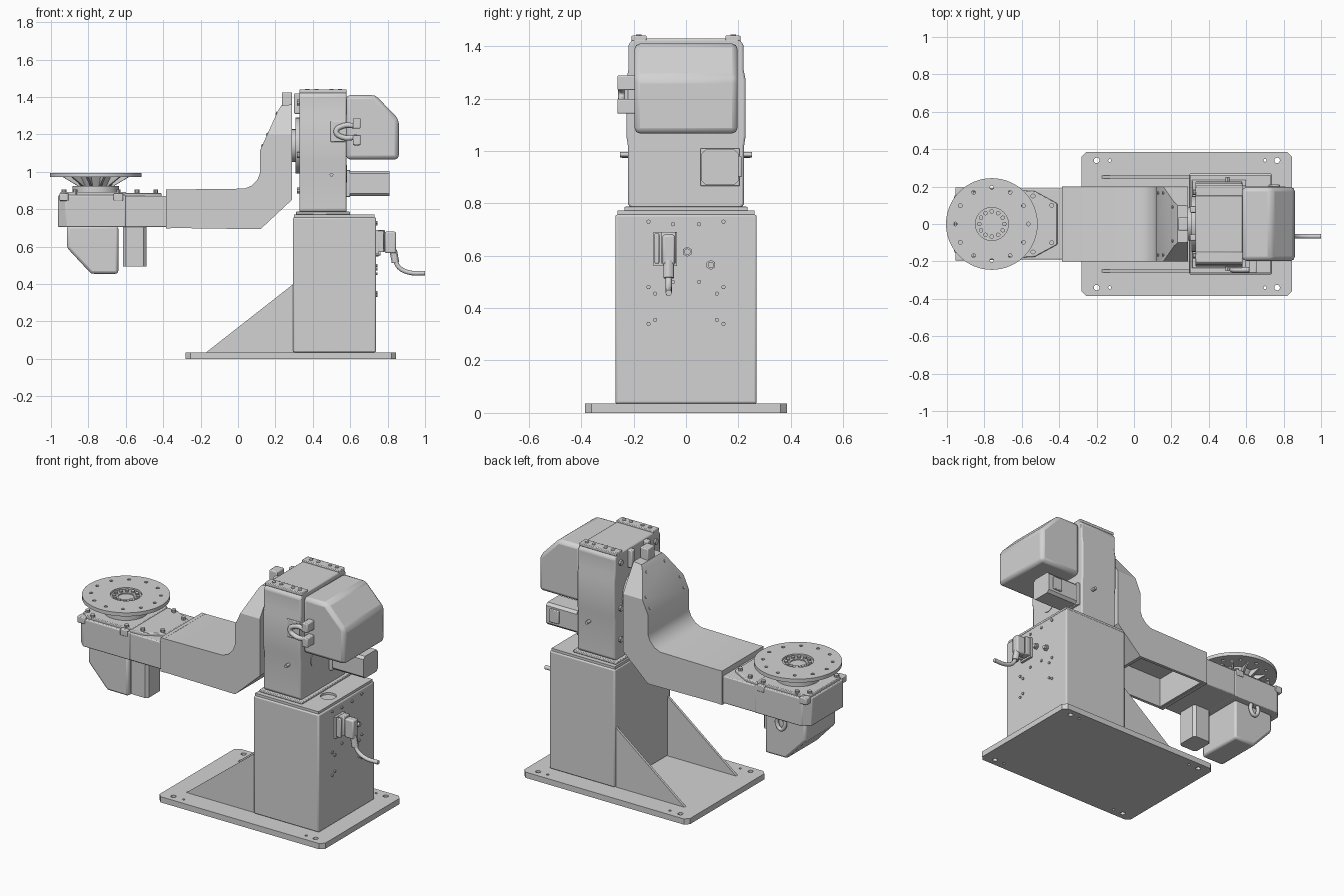
import bpy, bmesh, math
from mathutils import Vector, Matrix

cube = bpy.data.objects.get("Cube")
if cube:
    bpy.data.objects.remove(cube, do_unlink=True)

grey = bpy.data.materials.new("machine_grey")
grey.use_nodes = True
GREY = (0.65, 0.65, 0.65, 1)
grey.diffuse_color = GREY
grey.node_tree.nodes["Principled BSDF"].inputs["Base Color"].default_value = GREY
parts = []


def finish(name, bm, bevel=0.0, segments=2):
    bmesh.ops.recalc_face_normals(bm, faces=bm.faces)
    mesh = bpy.data.meshes.new(name)
    bm.to_mesh(mesh)
    bm.free()
    ob = bpy.data.objects.new(name, mesh)
    bpy.context.collection.objects.link(ob)
    mesh.materials.append(grey)
    if bevel:
        mod = ob.modifiers.new("bevel", "BEVEL")
        mod.width, mod.segments = bevel, segments
        mod.limit_method = "ANGLE"
        mod.angle_limit = math.radians(30)
    parts.append(ob)
    return ob


def prism(name, pts, axis, a, b, bevel=0.0):
    """Extrude a 2D outline along an axis from a to b."""
    place = {"X": lambda u, v: (a, u, v), "Y": lambda u, v: (u, a, v), "Z": lambda u, v: (u, v, a)}[axis]
    bm = bmesh.new()
    face = bm.faces.new([bm.verts.new(place(u, v)) for u, v in pts])
    out = bmesh.ops.extrude_face_region(bm, geom=[face])
    move = Vector([b - a if axis == k else 0 for k in "XYZ"])
    bmesh.ops.translate(bm, vec=move, verts=[g for g in out["geom"] if isinstance(g, bmesh.types.BMVert)])
    return finish(name, bm, bevel)


def box(name, x, y, z, bevel=0.0):
    return prism(name, [(x[0], y[0]), (x[1], y[0]), (x[1], y[1]), (x[0], y[1])], "Z", z[0], z[1], bevel)


def cyl(name, start, end, r1, r2=None, sides=32, bevel=0.0):
    """Cylinder or cone between two points."""
    s, e = Vector(start), Vector(end)
    rot = (e - s).to_track_quat("Z", "Y").to_matrix().to_4x4()
    bm = bmesh.new()
    bmesh.ops.create_cone(bm, cap_ends=True, segments=sides, radius1=r1, radius2=r1 if r2 is None else r2,
                          depth=(e - s).length, matrix=Matrix.Translation((s + e) / 2) @ rot)
    return finish(name, bm, bevel)


def cut(target, cutter):
    """Subtract the cutter and throw it away."""
    mod = target.modifiers.new("cut", "BOOLEAN")
    mod.operation, mod.object, mod.solver = "DIFFERENCE", cutter, "EXACT"
    bpy.context.view_layer.update()
    mesh = bpy.data.meshes.new_from_object(target.evaluated_get(bpy.context.evaluated_depsgraph_get()))
    target.modifiers.clear()
    target.data = mesh
    parts.remove(cutter)
    bpy.data.objects.remove(cutter, do_unlink=True)


def tube(name, pts, radius):
    curve = bpy.data.curves.new(name, "CURVE")
    curve.dimensions = "3D"
    curve.bevel_depth, curve.bevel_resolution, curve.use_fill_caps = radius, 4, True
    sp = curve.splines.new("BEZIER")
    sp.bezier_points.add(len(pts) - 1)
    for p, co in zip(sp.bezier_points, pts):
        p.co = co
        p.handle_left_type = p.handle_right_type = "AUTO"
    ob = bpy.data.objects.new(name, curve)
    bpy.context.collection.objects.link(ob)
    curve.materials.append(grey)
    return ob


# Base plate with bolt holes
base = prism("base_plate", [(-0.28, -0.36), (-0.255, -0.385), (0.82, -0.385), (0.845, -0.36),
                            (0.845, 0.36), (0.82, 0.385), (-0.255, 0.385), (-0.28, 0.36)], "Z", 0, 0.035)
for x, r in ((-0.2, 0.015), (-0.13, 0.008), (0.7, 0.008), (0.765, 0.015)):
    for y in (-0.34, 0.34):
        cut(base, cyl("hole", (x, y, -0.1), (x, y, 0.1), r, sides=16))

# Column, its top plate and the two gussets
box("column", (0.295, 0.738), (-0.27, 0.27), (0.035, 0.757), 0.008)
top = box("column_top_plate", (0.3, 0.73), (-0.262, 0.262), (0.75, 0.772))
cut(top, cyl("hole", (0.655, -0.06, 0.7595), (0.655, -0.06, 0.9), 0.045))
for side, s in (("left", 1), ("right", -1)):
    prism("gusset_" + side, [(-0.17, 0.035), (0.296, 0.035), (0.296, 0.4)], "Y", s * 0.243, s * 0.258)

# Column back: screws, sockets, connector and cable
for s in (-1, 1):
    for y, z in ((0.143, 0.73), (0.143, 0.48), (0.118, 0.455), (0.118, 0.355), (0.143, 0.34),
                 (0.05, 0.72), (0.05, 0.5)):
        cyl("column_screw", (0.73, s * y, z), (0.745, s * y, z), 0.008, sides=10)
for y, z in ((0.005, 0.615), (0.095, 0.565)):
    cyl("socket_nut", (0.73, y, z), (0.75, y, z), 0.019, sides=6)
    cyl("socket", (0.74, y, z), (0.762, y, z), 0.012, sides=16)
box("connector_plate", (0.737, 0.752), (-0.125, -0.035), (0.56, 0.69))
box("connector_lid", (0.75, 0.78), (-0.12, -0.102), (0.57, 0.685), 0.004)
box("connector_base", (0.75, 0.785), (-0.095, -0.038), (0.57, 0.69), 0.005)
box("connector_hood", (0.785, 0.845), (-0.09, -0.042), (0.565, 0.68), 0.008)
cyl("cable_gland", (0.83, -0.066, 0.58), (0.842, -0.066, 0.515), 0.02, sides=12)
tube("cable", [(0.838, -0.066, 0.53), (0.86, -0.066, 0.49), (0.91, -0.066, 0.463), (1.0, -0.066, 0.458)], 0.012)

# Shoulder housing with top lifting strips
half = [(0.2, 0.772), (0.222, 0.795), (0.222, 1.02), (0.228, 1.06), (0.228, 1.27), (0.22, 1.31), (0.22, 1.405),
        (0.2, 1.43)]
prism("shoulder_housing", half + [(-y, z) for y, z in reversed(half)], "X", 0.328, 0.58, 0.008)
box("housing_foot", (0.31, 0.6), (-0.235, 0.235), (0.771, 0.787), 0.004)
for s in (-1, 1):
    box("lifting_strip", (0.328, 0.58), sorted((s * 0.15, s * 0.208)), (1.42, 1.44), 0.004)
    for x in (0.37, 0.42, 0.5, 0.545):
        cyl("strip_bolt", (x, s * 0.18, 1.43), (x, s * 0.18, 1.444), 0.011, sides=12)
    cyl("side_pin", (0.5, s * 0.21, 0.985), (0.5, s * 0.252, 0.985), 0.01, sides=12)
    for z in (0.9, 1.09, 1.37):
        cyl("housing_screw", (0.315, s * 0.17, z), (0.335, s * 0.17, z), 0.016, sides=10)
cyl("back_inspection_cap", (0.57, -0.08, 0.99), (0.584, -0.08, 0.99), 0.047)

# Shoulder motor cover and second motor
prism("shoulder_motor_cover", [(0.578, 1.066), (0.86, 1.066), (0.86, 1.28), (0.735, 1.41), (0.578, 1.41)],
      "Y", -0.197, 0.197, 0.022)
prism("shoulder_motor", [(0.06, 0.885), (0.075, 0.87), (0.185, 0.87), (0.2, 0.885), (0.2, 0.99), (0.185, 1.005),
                         (0.075, 1.005), (0.06, 0.99)], "X", 0.578, 0.81)
box("shoulder_motor_flange", (0.578, 0.6), (0.055, 0.205), (0.866, 1.01), 0.004)
box("motor_plug", (0.72, 0.78), (0.195, 0.212), (0.9, 0.98), 0.004)

# Lifting shackle on the housing side
tube("shackle", [(0.635, -0.245, 1.185), (0.56, -0.245, 1.185), (0.525, -0.245, 1.215),
                 (0.56, -0.245, 1.245), (0.635, -0.245, 1.245)], 0.014)
box("shackle_plate", (0.495, 0.58), (-0.235, -0.22), (1.16, 1.27), 0.004)
for z in (1.16, 1.25):
    box("shackle_lug", (0.615, 0.655), (-0.262, -0.19), (z - 0.018, z + 0.038), 0.005)

# Shoulder joint discs and end stops
cyl("joint_disc", (0.285, 0, 1.14), (0.335, 0, 1.14), 0.088)
cyl("joint_ring", (0.308, 0, 1.14), (0.335, 0, 1.14), 0.15)
box("arm_stop", (0.235, 0.29), (-0.035, 0.035), (1.33, 1.425), 0.006)
for y in (-0.09, 0.06):
    box("housing_stop", (0.3, 0.345), (y, y + 0.035), (1.31, 1.42), 0.006)

# Cranked arm: side outline, clipped top corners, open underside
arm = prism("cranked_arm", [(-0.37, 0.7), (0.12, 0.693), (0.288, 0.85), (0.288, 1.36), (0.232, 1.355), (0.215, 1.33),
                            (0.118, 1.115), (0.118, 0.995), (0.105, 0.96), (0.075, 0.927), (0.035, 0.91),
                            (-0.37, 0.905)], "Y", -0.2, 0.2)
bm = bmesh.new()
bm.from_mesh(arm.data)
for s in (-1, 1):
    geom = bm.verts[:] + bm.edges[:] + bm.faces[:]
    res = bmesh.ops.bisect_plane(bm, geom=geom, plane_co=(0, s * 0.2, 1.2), plane_no=(0, s * 0.84, 0.54),
                                 clear_outer=True)
    bmesh.ops.holes_fill(bm, edges=[e for e in res["geom_cut"] if isinstance(e, bmesh.types.BMEdge)])
bmesh.ops.recalc_face_normals(bm, faces=bm.faces)
bm.to_mesh(arm.data)
bm.free()
cut(arm, box("pocket", (-0.35, 0.1), (-0.182, 0.182), (0.6, 0.885)))
for y, t in ((0.165, 0.12), (0.165, 0.4), (0.09, 0.92)):
    for s in (-1, 1):
        p = Vector((0.118 + 0.097 * t, s * y, 1.115 + 0.215 * t))
        n = Vector((-0.911, 0, 0.411))
        cyl("arm_cover_screw", p - n * 0.01, p + n * 0.005, 0.008, sides=10)

# Wrist body with flange, lid and tapered cover
prism("wrist_body", [(-0.962, -0.15), (-0.92, -0.192), (-0.6, -0.192), (-0.6, 0.192), (-0.92, 0.192),
                     (-0.962, 0.15)], "Z", 0.705, 0.875, 0.006)
box("wrist_neck", (-0.61, -0.375), (-0.19, 0.19), (0.705, 0.872), 0.006)
box("wrist_flange", (-0.385, -0.362), (-0.2, 0.2), (0.698, 0.906))
prism("wrist_lid", [(-0.95, -0.14), (-0.91, -0.175), (-0.6, -0.175), (-0.6, 0.175), (-0.91, 0.175),
                    (-0.95, 0.14)], "Z", 0.87, 0.892, 0.004)
prism("wrist_tapered_cover", [(-0.61, -0.18), (-0.53, -0.175), (-0.41, -0.11), (-0.41, 0.11), (-0.53, 0.175),
                              (-0.61, 0.18)], "Z", 0.865, 0.888, 0.005)
for s in (-1, 1):
    for x, y in ((-0.93, 0.13), (-0.87, 0.165), (-0.64, 0.165), (-0.54, 0.15), (-0.44, 0.1)):
        cyl("lid_screw", (x, s * y, 0.88), (x, s * y, 0.905), 0.013, sides=10)
    for x in (-0.93, -0.64):
        box("wrist_boss", (x - 0.025, x + 0.025), sorted((s * 0.15, s * 0.196)), (0.845, 0.885), 0.005)

# Wrist motors and lifting eye
prism("wrist_motor_cover", [(-0.915, 0.71), (-0.915, 0.595), (-0.785, 0.455), (-0.64, 0.455), (-0.64, 0.71)],
      "Y", -0.15, 0.15, 0.014)
prism("wrist_motor", [(-0.615, -0.165), (-0.6, -0.18), (-0.505, -0.18), (-0.49, -0.165), (-0.49, -0.055),
                      (-0.505, -0.04), (-0.6, -0.04), (-0.615, -0.055)], "Z", 0.495, 0.71)
tube("wrist_lifting_eye", [(-0.79, 0.172, 0.71), (-0.79, 0.172, 0.665), (-0.765, 0.172, 0.64),
                           (-0.74, 0.172, 0.665), (-0.74, 0.172, 0.71)], 0.012)

# Turntable: hub, ribs, faceplate, bolt circle
C = Vector((-0.76, 0, 0))
cyl("turntable_seat", C + Vector((0, 0, 0.885)), C + Vector((0, 0, 0.925)), 0.125, sides=48)
cyl("turntable_hub", C + Vector((0, 0, 0.92)), C + Vector((0, 0, 0.976)), 0.085, 0.12, sides=48)
plate = cyl("faceplate", C + Vector((0, 0, 0.973)), C + Vector((0, 0, 0.995)), 0.245, sides=64)
cut(plate, cyl("recess", C + Vector((0, 0, 0.983)), C + Vector((0, 0, 1.1)), 0.088, sides=48))
cut(plate, cyl("bore", C + Vector((0, 0, 0.9)), C + Vector((0, 0, 1.1)), 0.045))
for i in range(12):
    a = math.tau * i / 12
    d = Vector((math.cos(a), math.sin(a), 0))
    p = C + d * 0.195
    cut(plate, cyl("hole", p + Vector((0, 0, 0.9)), p + Vector((0, 0, 1.1)), 0.01, sides=12))
    q = C + d * 0.067
    cyl("hub_bolt", q + Vector((0, 0, 0.98)), q + Vector((0, 0, 0.992)), 0.012, sides=10)
    rib = prism("turntable_rib", [(0.075, 0.925), (0.1, 0.925), (0.185, 0.974), (0.075, 0.974)], "Y", -0.006, 0.006)
    rib.data.transform(Matrix.Translation(C) @ Matrix.Rotation(a + math.tau / 24, 4, "Z"))

# Smooth rounded parts, keep edges sharp
bpy.ops.object.select_all(action="DESELECT")
for ob in parts:
    ob.select_set(True)
bpy.context.view_layer.objects.active = parts[0]
bpy.ops.object.shade_smooth_by_angle(angle=math.radians(30))
